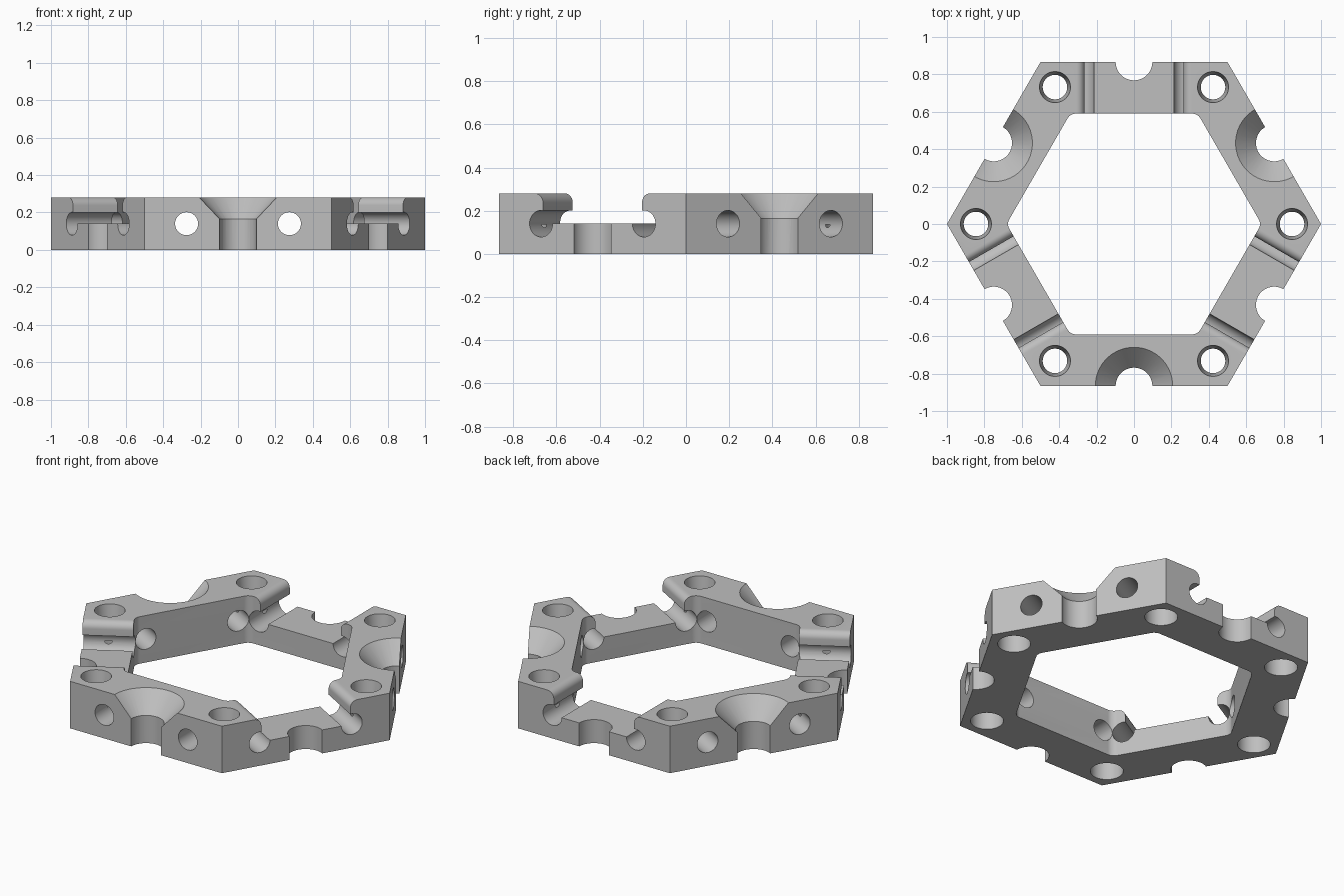
import bpy, bmesh
from math import sin, cos, pi, radians
from mathutils import Matrix

HEIGHT = 0.28
MID = 0.14
FACE = 3 ** 0.5 / 2        # distance from centre to an outer side
INNER = 0.59               # distance from centre to an inner side

if "Cube" in bpy.data.objects:
    bpy.data.objects.remove(bpy.data.objects["Cube"], do_unlink=True)

grey = bpy.data.materials.new("grey plastic")
grey.use_nodes = True
colour = (0.52, 0.52, 0.52, 1)
grey.diffuse_color = colour
grey.node_tree.nodes["Principled BSDF"].inputs["Base Color"].default_value = colour


def prism(name, outline, length, matrix=Matrix()):
    """Extrude a flat outline along its local z axis, then place it."""
    bm = bmesh.new()
    face = bm.faces.new([bm.verts.new((x, y, 0)) for x, y in outline])
    out = bmesh.ops.extrude_face_region(bm, geom=[face])
    moved = [v for v in out["geom"] if isinstance(v, bmesh.types.BMVert)]
    bmesh.ops.translate(bm, verts=moved, vec=(0, 0, length))
    bmesh.ops.recalc_face_normals(bm, faces=bm.faces)
    bm.transform(matrix)
    mesh = bpy.data.meshes.new(name)
    bm.to_mesh(mesh)
    bm.free()
    mesh.materials.append(grey)
    obj = bpy.data.objects.new(name, mesh)
    bpy.context.collection.objects.link(obj)
    return obj


def cone(name, r_low, r_high, z_low, z_high, matrix):
    """Round cutter standing on its local z axis, cylinder or taper."""
    bm = bmesh.new()
    length = z_high - z_low
    bmesh.ops.create_cone(bm, cap_ends=True, segments=48, radius1=r_low,
                          radius2=r_high, depth=length,
                          matrix=Matrix.Translation((0, 0, z_low + length / 2))
                          @ Matrix.Rotation(pi / 48, 4, 'Z'))
    bm.transform(matrix)
    mesh = bpy.data.meshes.new(name)
    bm.to_mesh(mesh)
    bm.free()
    mesh.materials.append(grey)
    obj = bpy.data.objects.new(name, mesh)
    bpy.context.collection.objects.link(obj)
    return obj


def arc(cx, cy, r, start, end, steps):
    angles = [radians(start + (end - start) * i / steps) for i in range(steps + 1)]
    return [(cx + r * cos(a), cy + r * sin(a)) for a in angles]


def cut(target, cutter):
    """Subtract the cutter and throw it away."""
    mod = target.modifiers.new("cut", 'BOOLEAN')
    mod.operation = 'DIFFERENCE'
    mod.solver = 'EXACT'
    mod.object = cutter
    bpy.context.view_layer.objects.active = target
    bpy.ops.object.modifier_apply(modifier=mod.name)
    bpy.data.objects.remove(cutter, do_unlink=True)


# Hexagonal frame with a rounded hexagonal opening
frame = prism("hexagonal_frame", arc(0, 0, 1, 0, 300, 5), HEIGHT)
fillet = 0.05
reach = (INNER - fillet) / FACE
opening = []
for a in range(0, 360, 60):
    opening += arc(reach * cos(radians(a)), reach * sin(radians(a)),
                   fillet, a - 30, a + 30, 8)
cut(frame, prism("opening_cutter", opening, 1, Matrix.Translation((0, 0, -0.3))))

# Slot section: flat floor, straight walls, rounded lips, open above
half, lip = 0.265, 0.042
right_wall = [(half, MID)] + arc(half + lip, HEIGHT - lip, lip, 180, 90, 8)
right_wall.append((half + lip, HEIGHT + 0.1))
slot = right_wall + [(-x, y) for x, y in reversed(right_wall)]

# Local x runs along the side, y is up, z points outwards
outward = Matrix(((0, 0, 1, 0), (1, 0, 0, 0), (0, 1, 0, 0), (0, 0, 0, 1)))

for i in range(6):
    turn = Matrix.Rotation(radians(30 + 60 * i), 4, 'Z')
    corner = Matrix.Rotation(radians(60 * i), 4, 'Z') @ Matrix.Translation((0.845, 0, 0))
    side_centre = turn @ Matrix.Translation((FACE, 0, 0))

    # Every other side is slotted, the rest have a countersunk notch
    if i % 2:
        cut(frame, prism("slot_cutter", slot, 0.6,
                         turn @ Matrix.Translation((0.5, 0, 0)) @ outward))
    else:
        slope = (0.207 - 0.098) / (HEIGHT - 0.165)
        cut(frame, cone("countersink_cutter", 0.098 - slope * 0.02, 0.207 + slope * 0.05,
                        0.145, HEIGHT + 0.05, side_centre))
    cut(frame, cone("notch_cutter", 0.098, 0.098, -0.1, 0.4, side_centre))

    # Pair of pin holes through each side
    for t in (-0.275, 0.275):
        cut(frame, cone("pin_hole_cutter", 0.0615, 0.0615, 0.5, 1.1,
                        turn @ Matrix.Translation((0, t, MID)) @ outward))

    # Corner hole: wide below, tapered above
    cut(frame, cone("corner_bore_cutter", 0.089, 0.089, -0.1, 0.137, corner))
    cut(frame, cone("corner_taper_cutter", 0.0635, 0.0855, 0.12, 0.30, corner))

# Smooth round surfaces, crisp edges
bpy.ops.object.select_all(action='DESELECT')
frame.select_set(True)
bpy.context.view_layer.objects.active = frame
bpy.ops.object.shade_smooth_by_angle(angle=radians(25))
